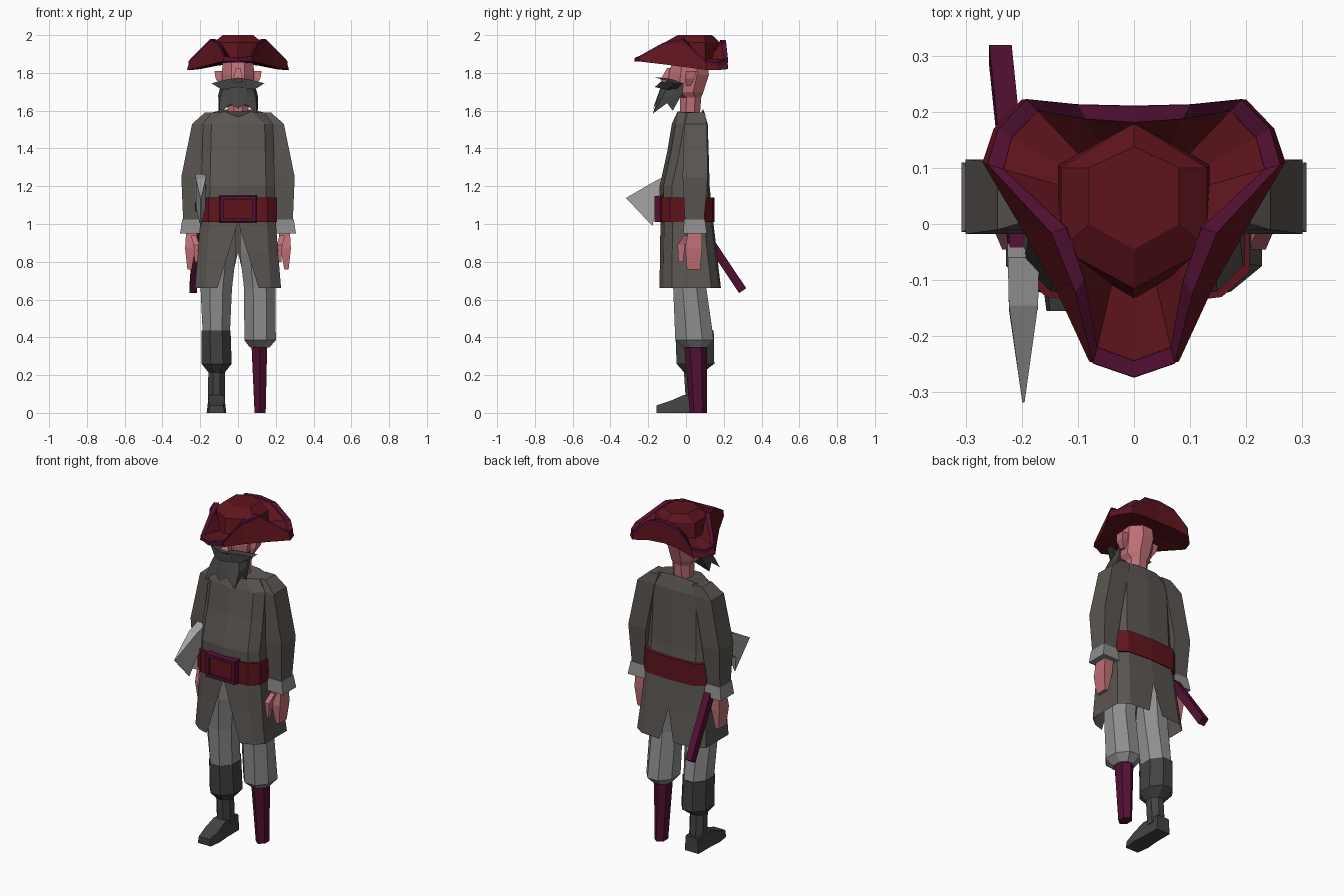
import bpy, bmesh, math
from mathutils import Vector


def mat(name, c):
    m = bpy.data.materials.new(name)
    m.diffuse_color = (*c, 1)
    return m


RED = mat("red", (.115, .007, .012))
PURPLE = mat("purple", (.085, .005, .033))
SKIN = mat("skin", (.52, .16, .18))
COAT = mat("coat_grey", (.105, .092, .082))
DARK = mat("dark_grey", (.055, .055, .053))
CLOTH = mat("cloth_grey", (.27, .27, .27))
STEEL = mat("steel", (.38, .38, .38))


def loft(name, rings, m, caps=True, closed=True, flip=1, loop=False):
    """Skin a list of equal-length point rings; flip=-1 mirrors in x."""
    bm = bmesh.new()
    vs = [[bm.verts.new((p[0] * flip, p[1], p[2])) for p in r] for r in rings]
    n = len(rings[0])
    pairs = list(zip(vs, vs[1:])) + ([(vs[-1], vs[0])] if loop else [])
    for a, b in pairs:
        for i in range(n if closed else n - 1):
            j = (i + 1) % n
            bm.faces.new((a[i], a[j], b[j], b[i]))
    if caps:
        bm.faces.new(vs[0])
        bm.faces.new(vs[-1])
    bmesh.ops.recalc_face_normals(bm, faces=bm.faces)
    me = bpy.data.meshes.new(name)
    bm.to_mesh(me)
    bm.free()
    me.materials.append(m)
    ob = bpy.data.objects.new(name, me)
    bpy.context.collection.objects.link(ob)
    return ob


def ngon(z, cx, cy, rx, ry, n=8, turn=.5):
    return [(cx + rx * math.cos((i + turn) * math.tau / n),
             cy + ry * math.sin((i + turn) * math.tau / n), z) for i in range(n)]


def rect(z, x0, x1, y0, y1):
    return [(x0, y0, z), (x1, y0, z), (x1, y1, z), (x0, y1, z)]


def sym(half):
    """Complete a half outline (first and last points on x = 0)."""
    return half + [(-x, y, z) for x, y, z in half[-2:0:-1]]


def half_body(z, w, yf, yb, f=0, b=0):
    return [(f, yf, z), (w * .76, yf + .02, z), (w, yf + .065, z),
            (w, yb - .05, z), (w * .75, yb - .01, z), (b, yb, z)]


# Coat: upper body with scooped neck, belt, and split skirt
loft("coat_body", [sym(half_body(*a)) for a in (
    (1.0, .20, -.135, .145), (1.2, .195, -.14, .125), (1.38, .19, -.10, .12),
    (1.53, .185, -.075, .115))] + [
    sym([(0, -.055, 1.565), (.07, -.045, 1.595), (.14, 0, 1.59),
         (.14, .08, 1.59), (.08, .09, 1.605), (0, .09, 1.61)])], COAT)
loft("belt", [sym(half_body(z, .206, -.15, .15)) for z in (1.01, 1.14)], RED)
for s in (1, -1):
    loft("coat_skirt", [half_body(1.01, .20, -.135, .145),
                        half_body(.85, .212, -.138, .163, .05, .0),
                        half_body(.66, .228, -.14, .185, .11, .045)],
         COAT, caps=False, closed=False, flip=s)


# Buckle frame
def frame(w, z0, z1, y):
    return [(-w, y, z0), (w, y, z0), (w, y, z1), (-w, y, z1)]


loft("buckle", [frame(.10, 1.008, 1.152, -.12), frame(.095, 1.012, 1.148, -.168),
                frame(.075, 1.03, 1.13, -.168), frame(.075, 1.03, 1.13, -.12)],
     PURPLE, caps=False, loop=True)
loft("buckle_plate", [frame(.075, 1.03, 1.13, y) for y in (-.155, -.12)], RED)

# Arms, cuffs, hands, ears
for s in (1, -1):
    loft("sleeve", [rect(1.59, .11, .175, .01, .10), rect(1.53, .13, .243, -.01, .11),
                    rect(1.25, .185, .30, -.018, .115), rect(1.01, .205, .29, -.005, .095)],
         COAT, flip=s)
    loft("cuff", [rect(1.025, .20, .295, -.01, .10), rect(.95, .195, .307, -.014, .11)],
         CLOTH, flip=s)
    loft("hand", [rect(.955, .215, .275, .01, .085), rect(.87, .225, .28, -.005, .085),
                  rect(.76, .245, .268, .005, .075)], SKIN, flip=s)
    loft("thumb", [rect(.94, .22, .25, -.01, .03), rect(.89, .205, .235, -.045, -.005),
                   rect(.80, .212, .23, -.04, -.015)], SKIN, flip=s)
    loft("ear", [rect(1.73, .075, .095, 0, .025), rect(1.77, .08, .118, -.005, .045),
                 rect(1.81, .08, .125, .0, .055)], SKIN, flip=s)

# Trousers: both legs share the upper part
upper = [ngon(1.0, .095, .01, .09, .12), ngon(.85, .10, .01, .098, .11),
         ngon(.66, .115, .02, .09, .095)]
loft("trouser_leg_peg", upper + [ngon(.385, .117, .045, .09, .11),
                                 ngon(.345, .115, .05, .055, .065)], CLOTH)
loft("trouser_leg_boot", upper + [ngon(.42, .115, .045, .078, .105)], CLOTH, flip=-1)
loft("peg_leg", [ngon(.36, .113, .05, .048, .06, 6), ngon(0, .117, .065, .034, .045, 6)], PURPLE)

# Boot: turned-over shaft and foot
loft("boot_shaft", [ngon(.435, .116, .045, .083, .11), ngon(.26, .113, .05, .086, .108),
                    ngon(.215, .113, .04, .048, .055), ngon(.06, .114, .05, .048, .055)],
     DARK, flip=-1)
loft("boot_foot", [[(x, y, z) for x, z in ((.114 - w, 0), (.114 + w, 0), (.114 + w * .85, h),
                                           (.114 - w * .85, h))]
                   for y, w, h in ((.11, .045, .09), (-.01, .046, .095), (-.08, .052, .065),
                                   (-.155, .042, .04))], DARK, flip=-1)

# Head, nose, beard, moustache
loft("head", [ngon(1.54, 0, .02, .055, .055), ngon(1.67, 0, .025, .062, .06),
              ngon(1.70, 0, .0, .085, .10), ngon(1.79, 0, .015, .092, .115),
              ngon(1.87, 0, .02, .088, .10)], SKIN)
loft("nose", [rect(1.825, -.012, .012, -.10, -.06), rect(1.765, -.025, .025, -.135, -.06),
              rect(1.75, -.02, .02, -.12, -.06)], SKIN)
loft("beard", [sym(h) for h in (
    [(0, -.125, 1.75), (.04, -.12, 1.74), (.075, -.10, 1.73), (.09, -.055, 1.735),
     (.088, -.01, 1.75), (0, -.02, 1.73)],
    [(0, -.15, 1.68), (.045, -.145, 1.68), (.095, -.125, 1.67), (.105, -.07, 1.68),
     (.092, -.02, 1.69), (0, -.03, 1.68)],
    [(0, -.175, 1.61), (.04, -.16, 1.635), (.10, -.175, 1.585), (.098, -.10, 1.64),
     (.105, -.07, 1.60), (0, -.06, 1.64)])], DARK)
loft("moustache", [[(x, y + .75 * abs(x), z) for x, _, z in sym(
    [(0, 0, 1.775), (.06, 0, 1.765), (.14, 0, 1.745), (.085, 0, 1.71), (0, 0, 1.725)])]
    for y in (-.165, -.12)], DARK)

# Three-cornered hat: under edge, folded-up rim, band and crown
under = [(0, -.265, 1.86), (.08, -.245, 1.86), (.14, -.115, 1.845), (.205, 0, 1.83),
         (.27, .11, 1.815), (.25, .17, 1.815), (.20, .222, 1.82), (.1, .212, 1.84),
         (0, .205, 1.845)]
rim = [(0, -.27, 1.875), (.072, -.245, 1.885), (.103, -.12, 1.955), (.145, -.015, 1.975),
       (.258, .105, 1.86), (.24, .168, 1.85), (.19, .22, 1.87), (.1, .21, 1.955),
       (0, .207, 1.97)]


def inset(pts, d, dz=0):
    out = []
    for p in pts:
        v = Vector((p[0], p[1] - .03, 0))
        q = Vector(p) - v.normalized() * d
        out.append((q.x, q.y, q.z + dz))
    return out


inner = inset(rim, .025)
floor = [(x * .48, .03 + (y - .03) * .48, 1.875) for x, y, z in under]
base = [(x * .33, .03 + (y - .03) * .33, 1.855) for x, y, z in under]
loft("hat_brim", [sym(r) for r in (base, under, rim, inner, floor)], RED)
loft("hat_band", [sym(r) for r in (inset(rim, -.004, -.018), inset(rim, -.003, .004),
                                   inset(inner, .001, .004), inset(inner, .003, -.015))],
     PURPLE, caps=False)


def hexagon(z, x, pts):
    a, b, c, d = pts
    return [(0, a, z), (x, b, z), (x, c, z), (0, d, z), (-x, c, z), (-x, b, z)]


loft("hat_crown", [hexagon(1.86, .135, (-.135, -.055, .105, .188)),
                   hexagon(1.96, .13, (-.115, -.045, .10, .18)),
                   hexagon(2.0, .08, (-.045, 0, .10, .138))], RED)

# Axe tucked in the belt: slanted handle and tapering blade
loft("axe_handle", [[(cx + dx, cy + dy, cz + dz) for dx, dy, dz in
                     ((-.02, -.019, -.013), (.02, -.019, -.013), (.02, .019, .013), (-.02, .019, .013))]
                    for cx, cy, cz in ((-.238, .30, .647), (-.20, -.07, 1.2))], PURPLE)
blade = [(-.06, 1.265, .028), (-.145, 1.238, .026), (-.318, 1.138, .002),
         (-.178, .99, .002), (-.152, 1.09, .026), (-.035, 1.175, .028)]
loft("axe_head", [[(-.197 + s * t, y, z) for y, z, t in blade] for s in (-1, 1)], STEEL)
